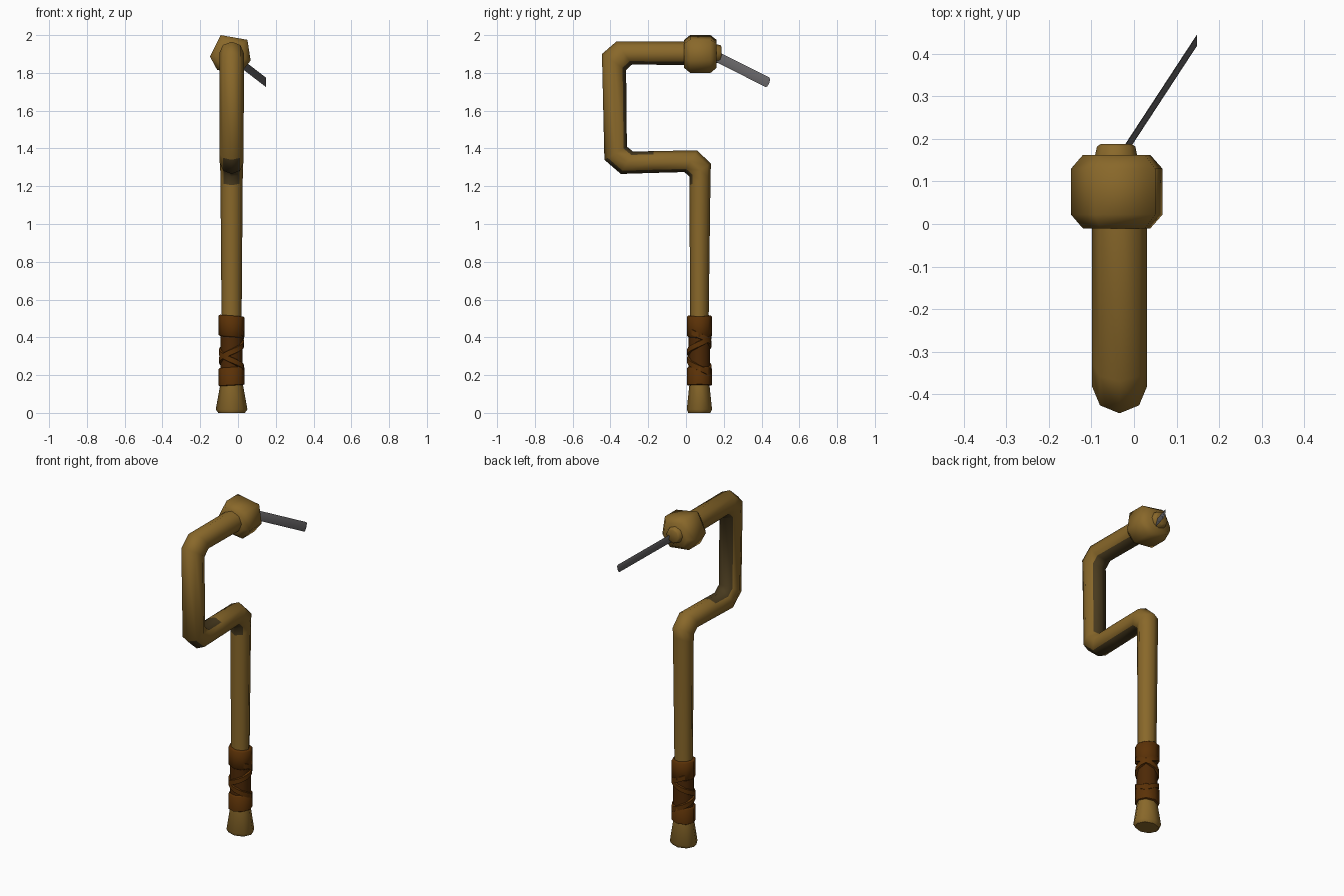
import bpy, bmesh, math
from mathutils import Vector

if "Cube" in bpy.data.objects:
    bpy.data.objects.remove(bpy.data.objects["Cube"])

CX = -0.034  # centre line of the staff in x


def material(name, rgb):
    m = bpy.data.materials.new(name)
    m.diffuse_color = (*rgb, 1)
    m.use_nodes = True
    m.node_tree.nodes["Principled BSDF"].inputs["Base Color"].default_value = m.diffuse_color
    return m


WOOD = material("wood", (0.25, 0.138, 0.023))
DARK_WOOD = material("dark wood", (0.065, 0.042, 0.013))
LEATHER = material("brown leather", (0.105, 0.031, 0.002))
DARK_LEATHER = material("dark leather", (0.075, 0.022, 0.002))
METAL = material("dark metal", (0.13, 0.125, 0.13))


def loft(name, rings, mats, angle=50, rule=None):
    """Skin equal-length point rings, cap both ends; rule(segment, side) picks the material."""
    bm = bmesh.new()
    vs = [[bm.verts.new(p) for p in r] for r in rings]
    n = len(rings[0])
    for s, (a, b) in enumerate(zip(vs, vs[1:])):
        for i in range(n):
            j = (i + 1) % n
            f = bm.faces.new((a[i], a[j], b[j], b[i]))
            f.material_index = rule(s, i) if rule else 0
    bm.faces.new(vs[0])
    bm.faces.new(vs[-1])
    bmesh.ops.recalc_face_normals(bm, faces=bm.faces)
    me = bpy.data.meshes.new(name)
    bm.to_mesh(me)
    bm.free()
    for m in mats:
        me.materials.append(m)
    ob = bpy.data.objects.new(name, me)
    bpy.context.collection.objects.link(ob)
    bpy.ops.object.select_all(action='DESELECT')
    ob.select_set(True)
    bpy.context.view_layer.objects.active = ob
    bpy.ops.object.shade_smooth_by_angle(angle=math.radians(angle))
    return ob


def ring(a, b, rx, n=8):
    """Octagon whose ends a and b are (y, z) points, with half width rx in x."""
    a, b = Vector((CX, *a)), Vector((CX, *b))
    mid, half = (a + b) / 2, (a - b) / 2
    return [mid + half * math.cos(t) + Vector((rx * math.sin(t), 0, 0))
            for t in (2 * math.pi * i / n for i in range(n))]


def staff_colour(segment, side):
    """Dark wood on the inside of the crank and the underside of its lower arm."""
    if side in (0, 7):
        return int(7 <= segment <= 11)
    if side in (3, 4):
        return int(4 <= segment <= 8)
    return 0


# Cranked staff: side-view edge pairs from the foot to the head
loft("staff", [ring(*r) for r in [
    ((.128, 0), (.012, 0), .070),
    ((.138, .018), (.004, .018), .084),
    ((.124, .15), (.018, .15), .060),
    ((.120, .50), (.022, .50), .053),
    ((.130, 1.26), (.018, 1.205), .059),
    ((.132, 1.32), (.018, 1.25), .060),
    ((.058, 1.39), (-.008, 1.275), .062),
    ((-.17, 1.386), (-.19, 1.27), .063),
    ((-.28, 1.383), (-.345, 1.265), .063),
    ((-.313, 1.41), (-.432, 1.34), .064),
    ((-.317, 1.815), (-.445, 1.90), .065),
    ((-.285, 1.845), (-.37, 1.965), .065),
    ((.05, 1.84), (.05, 1.965), .065)]], [WOOD, DARK_WOOD], 50, staff_colour)

# Faceted, softly shaded head with chamfered ends
outline = [(-.148, 1.886), (-.092, 2.0), (.05, 1.975),
           (.067, 1.865), (.015, 1.80), (-.11, 1.815)]
hx, hz = -.042, 1.902
loft("head", [[(hx + (x - hx) * s, y, hz + (z - hz) * s) for x, z in outline]
              for y, s in [(-.01, .74), (.022, 1), (.13, 1), (.162, .74)]], [WOOD], 85)

# Small collar holding the blade
loft("collar", [[(hx + r * math.cos(i * math.pi / 4), y, hz + r * math.sin(i * math.pi / 4))
                 for i in range(8)]
                for y, r in [(.15, .052), (.182, .045), (.188, .036)]], [WOOD], 60)

# Slim metal blade, cut square to x at its tip
tall, wide = Vector((0, .010, .025)), Vector((0, .009, -.004))
loft("blade", [[Vector(c) + tall * math.cos(i * math.pi / 4) + wide * math.sin(i * math.pi / 4)
                for i in range(8)]
               for c in [(-.03, .16, 1.887), (.148, .432, 1.75)]], [METAL], 60)


# Leather grip: inner sleeve plus a cuff at each end
def grip_point(t, z, grow):
    return Vector((CX + (.055 + grow) * math.cos(t), .071 + (.053 + grow) * math.sin(t), z))


def sleeve(name, spans, mat, tilt=0):
    loft(name, [[grip_point(i * math.pi / 4, z + tilt * math.cos(i * math.pi / 4), g)
                 for i in range(8)] for z, g in spans], [mat], 50)


sleeve("grip_sleeve", [(.16, .004), (.50, .004)], DARK_LEATHER)
sleeve("lower_cuff", [(.145, .008), (.148, .013), (.235, .013), (.242, .006)], LEATHER, .004)
sleeve("upper_cuff", [(.402, .006), (.408, .013), (.51, .013), (.515, .007)], LEATHER, -.005)

# Two crossing lace straps wound around the grip
for name, sign in (("lace_right", 1), ("lace_left", -1)):
    steps = 20
    rings = []
    for k in range(steps + 1):
        t = sign * (2.5 * math.pi * k / steps) + math.pi / 4
        z = .215 + .215 * k / steps
        rings.append([grip_point(t, z + dz, g) for dz, g in
                      [(-.018, -.002), (-.014, .012), (.014, .012), (.018, -.002)]])
    loft(name, rings, [LEATHER], 40)
